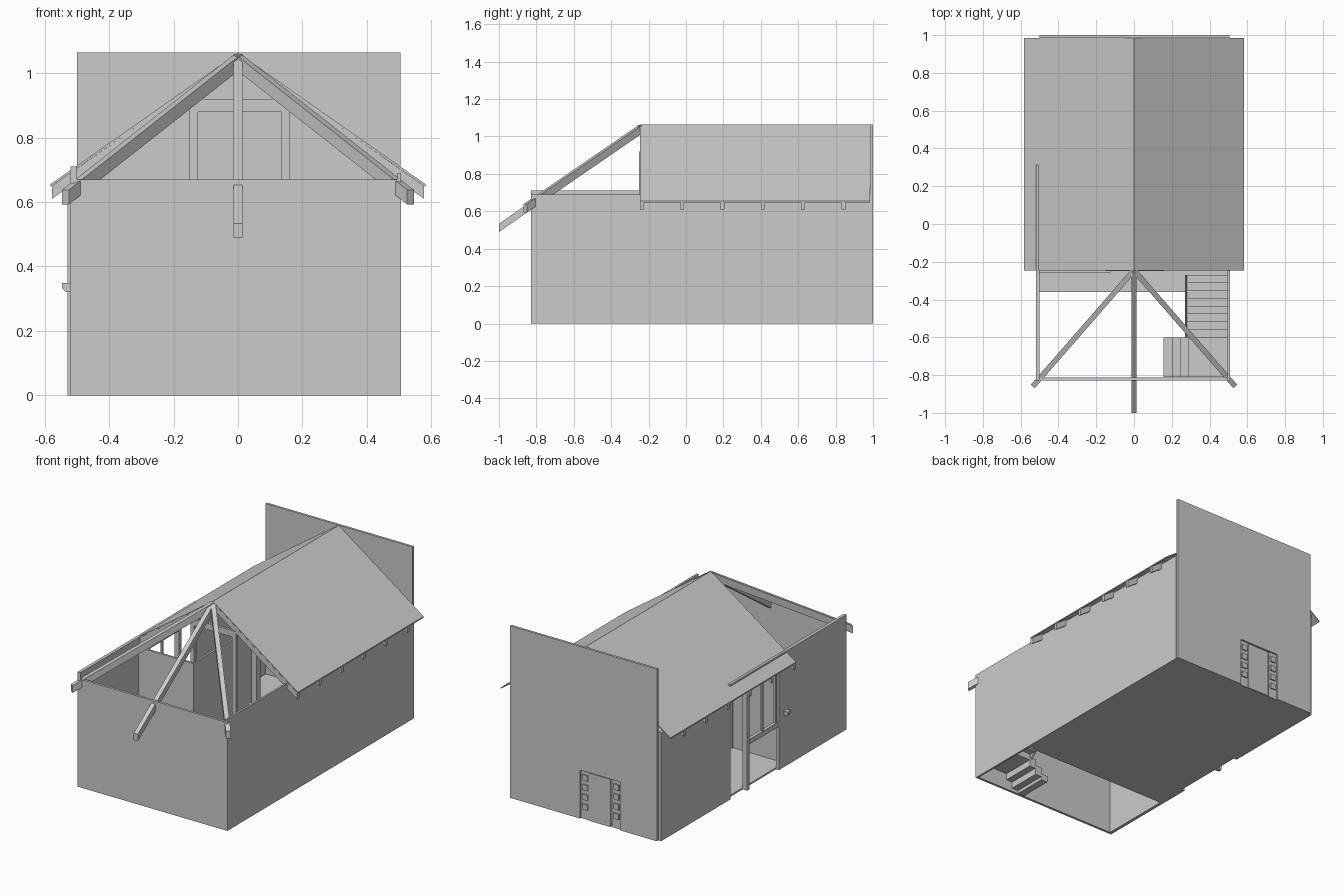
import bpy
from mathutils import Vector


def mesh(name, verts, faces):
    me = bpy.data.meshes.new(name)
    me.from_pydata(verts, [], faces)
    ob = bpy.data.objects.new(name, me)
    bpy.context.collection.objects.link(ob)
    return ob


HEX = [(0, 3, 2, 1), (4, 5, 6, 7), (0, 1, 5, 4), (1, 2, 6, 5), (2, 3, 7, 6), (3, 0, 4, 7)]


def box(name, x0, x1, y0, y1, z0, z1):
    v = [(x, y, z) for z in (z0, z1) for x, y in ((x0, y0), (x1, y0), (x1, y1), (x0, y1))]
    return mesh(name, v, HEX)


def beam(name, p0, p1, width, depth):
    """Sloping timber: p0-p1 is the middle of its top face, ends cut plumb."""
    p0, p1 = Vector(p0), Vector(p1)
    d = p1 - p0
    s = Vector((-d.y, d.x, 0)).normalized() * width / 2
    top = [p0 - s, p1 - s, p1 + s, p0 + s]
    low = [p - Vector((0, 0, depth)) for p in top]
    return mesh(name, low + top, HEX)


# Outer walls
box("front_wall", -0.52, 0.507, -0.828, -0.813, 0, 0.67)
box("right_wall", 0.495, 0.507, -0.828, 0.985, 0, 0.69)
box("left_wall_front", -0.52, -0.50, -0.813, -0.18, 0, 0.67)
box("left_wall_back", -0.52, -0.50, 0.32, 0.985, 0, 0.67)
box("left_top_beam", -0.52, -0.50, -0.828, 0.312, 0.67, 0.71)

# Back wall, standing above the eaves, with a doorway
box("back_wall_right", 0.027, 0.505, 0.985, 1, 0, 1.065)
box("back_wall_left", -0.50, -0.25, 0.985, 1, 0, 1.065)
box("back_wall_over_door", -0.25, 0.027, 0.985, 1, 0.30, 1.065)
box("back_door", -0.18, -0.035, 0.986, 0.995, 0, 0.295)
for side, x0, x1 in (("left", -0.25, -0.19), ("right", -0.035, 0.027)):
    box("door_side_panel_" + side, x0, x1, 0.986, 0.991, 0, 0.30)
    for i in range(4):
        z = 0.06 + i * 0.06
        box("door_side_block_" + side, x0 + 0.012, x1 - 0.012, 0.991, 0.998, z, z + 0.035)

# Ground floor, open at the front
box("ground_floor", -0.50, 0.495, -0.36, 0.985, 0, 0.01)

# Side entrance: post, glazing bars and rails in the left opening
box("entrance_post", -0.53, -0.50, 0.135, 0.16, 0, 0.67)
box("entrance_jamb_front", -0.52, -0.50, -0.18, -0.165, 0, 0.67)
box("entrance_jamb_back", -0.52, -0.50, 0.308, 0.32, 0, 0.67)
box("window_sill_rail", -0.52, -0.50, -0.165, 0.135, 0.27, 0.30)
box("window_head_rail", -0.52, -0.50, -0.165, 0.135, 0.60, 0.62)
for y in (-0.025, -0.155):
    box("window_bar", -0.515, -0.503, y, y + 0.015, 0.30, 0.60)

# Wall lamp beside the entrance (chamfered under-side)
prof = [(-0.52, 0.32), (-0.535, 0.32), (-0.547, 0.332), (-0.547, 0.348), (-0.52, 0.348)]
n = len(prof)
mesh("wall_lamp", [(x, y, z) for y in (-0.245, -0.215) for x, z in prof],
     [tuple(range(n)), tuple(reversed(range(n, 2 * n)))]
     + [(i, i + n, (i + 1) % n + n, (i + 1) % n) for i in range(n)])

# Interior partitions and the tall door frame
box("partition_front", -0.50, -0.125, -0.258, -0.245, 0.01, 0.65)
box("partition_side", -0.137, -0.125, -0.245, 0.31, 0.01, 0.65)
box("inner_post", -0.13, -0.09, 0.31, 0.35, 0, 0.65)
box("door_frame_left", -0.15, -0.125, -0.25, -0.235, 0.01, 0.92)
box("door_frame_right", 0.135, 0.16, -0.25, -0.235, 0.01, 0.92)
box("door_frame_head", -0.125, 0.135, -0.25, -0.235, 0.88, 0.92)

# Stairs: short flight, corner landing, long flight to the back
rise = 0.04
for i, x in enumerate((0.155, 0.20, 0.243)):
    z = (i + 1) * rise
    box("lower_step", x, x + 0.045, -0.81, -0.60, max(z - 0.06, 0), z)
box("stair_landing", 0.285, 0.495, -0.81, -0.60, 3 * rise - 0.02, 4 * rise)
for i in range(8):
    y = -0.60 + i * 0.041
    z = (i + 5) * rise
    box("upper_step", 0.28, 0.495, y, y + 0.043, z - 0.06, z)
beam("stair_side_board", (0.275, -0.60, 0.20), (0.275, -0.27, 0.52), 0.012, 0.09)

# Roof: two thin slopes on rafters that show beyond the eaves
for side, s in (("left", -1), ("right", 1)):
    yc = 0.37
    beam("roof_" + side, (0, yc, 1.064), (s * 0.582, yc, 0.656), 1.23, 0.008)
    for i in range(6):
        y = -0.236 + i * 0.2155
        beam("rafter_" + side, (0, y, 1.057), (s * 0.578, y, 0.65), 0.02, 0.04)

# Open front roof frame: two hip beams and one centre beam
for side, s in (("left", -1), ("right", 1)):
    beam("hip_beam_" + side, (0, -0.245, 1.06), (s * 0.536, -0.86, 0.638), 0.028, 0.045)
beam("centre_beam", (0, -0.245, 1.06), (0, -1.0, 0.533), 0.028, 0.044)
